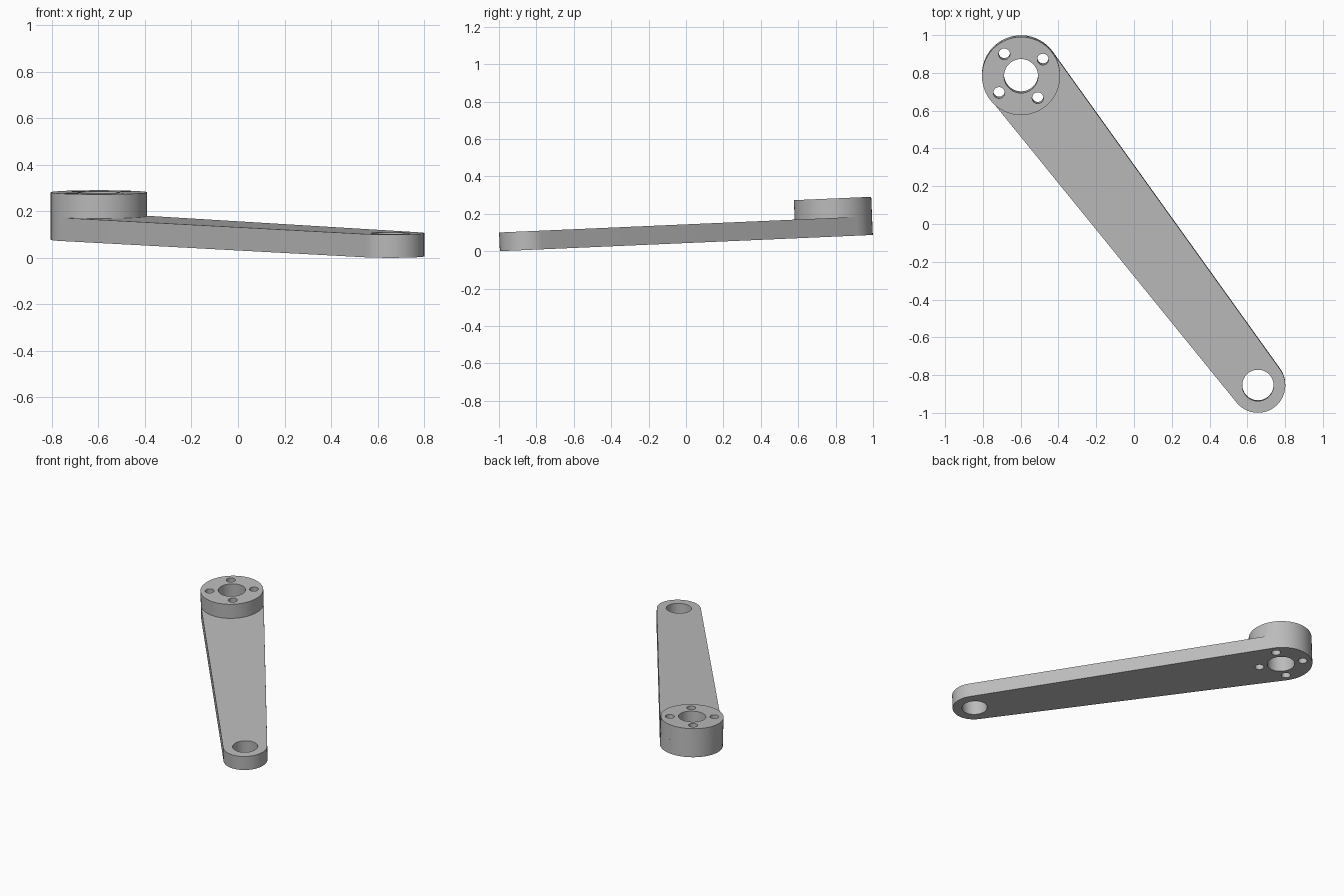
import bpy, bmesh
from math import atan, atan2, acos, cos, sin, pi, radians
from mathutils import Vector

cube = bpy.data.objects.get("Cube")
if cube:
    bpy.data.objects.remove(cube, do_unlink=True)

# Main dimensions
HUB, HUB_R = Vector((-0.598, 0.793)), 0.207
END, END_R = Vector((0.656, -0.851)), 0.145
BORE_R, END_HOLE_R = 0.09, 0.083
BOLT_R, BOLT_RING = 0.03, 0.146
THICK = 0.1
SLOPE = 0.0435

steel = bpy.data.materials.new("grey metal")
steel.use_nodes = True
grey = (0.5, 0.5, 0.5, 1)
steel.diffuse_color = grey
steel.node_tree.nodes["Principled BSDF"].inputs["Base Color"].default_value = grey


def arc(centre, radius, start, sweep, count):
    return [centre + radius * Vector((cos(start + sweep * i / count),
                                      sin(start + sweep * i / count)))
            for i in range(count + 1)]


def circle(centre, radius, count=48):
    return arc(centre, radius, 0, 2 * pi, count)[:-1]


def solid(name, loops, bottom, top):
    """Fill an outline with holes, extrude it, and tilt it to the arm's slope."""
    bm = bmesh.new()
    for loop in loops:
        verts = [bm.verts.new((p.x, p.y, bottom)) for p in loop]
        for a, b in zip(verts, verts[1:] + verts[:1]):
            bm.edges.new((a, b))
    bmesh.ops.triangle_fill(bm, use_beauty=True, use_dissolve=False, edges=bm.edges[:])
    walls = bmesh.ops.extrude_face_region(bm, geom=bm.faces[:], use_keep_orig=True)
    moved = [g for g in walls["geom"] if isinstance(g, bmesh.types.BMVert)]
    bmesh.ops.translate(bm, verts=moved, vec=(0, 0, top - bottom))
    bmesh.ops.recalc_face_normals(bm, faces=bm.faces[:])
    mesh = bpy.data.meshes.new(name)
    bm.to_mesh(mesh)
    bm.free()
    mesh.materials.append(steel)
    obj = bpy.data.objects.new(name, mesh)
    bpy.context.collection.objects.link(obj)
    obj.rotation_euler.x = atan(SLOPE)
    obj.location.z = SLOPE
    bpy.ops.object.select_all(action="DESELECT")
    obj.select_set(True)
    bpy.context.view_layer.objects.active = obj
    bpy.ops.object.shade_smooth_by_angle(angle=radians(30))
    return obj


# Tapered outline: two end arcs joined by their common tangents
axis = END - HUB
heading = atan2(axis.y, axis.x)
tangent = acos((HUB_R - END_R) / axis.length)
outline = (arc(END, END_R, heading - tangent, 2 * tangent, 28)
           + arc(HUB, HUB_R, heading + tangent, 2 * pi - 2 * tangent, 28))

# Centre bore and four bolt holes in line with the arm
hub_holes = [circle(HUB, BORE_R)]
for i in range(4):
    a = heading + i * pi / 2
    hub_holes.append(circle(HUB + BOLT_RING * Vector((cos(a), sin(a))), BOLT_R, 24))

solid("arm_plate", [outline, circle(END, END_HOLE_R)] + hub_holes, 0, THICK)
solid("hub_disc", [circle(HUB, HUB_R, 56)] + hub_holes, THICK, 2.04 * THICK)
